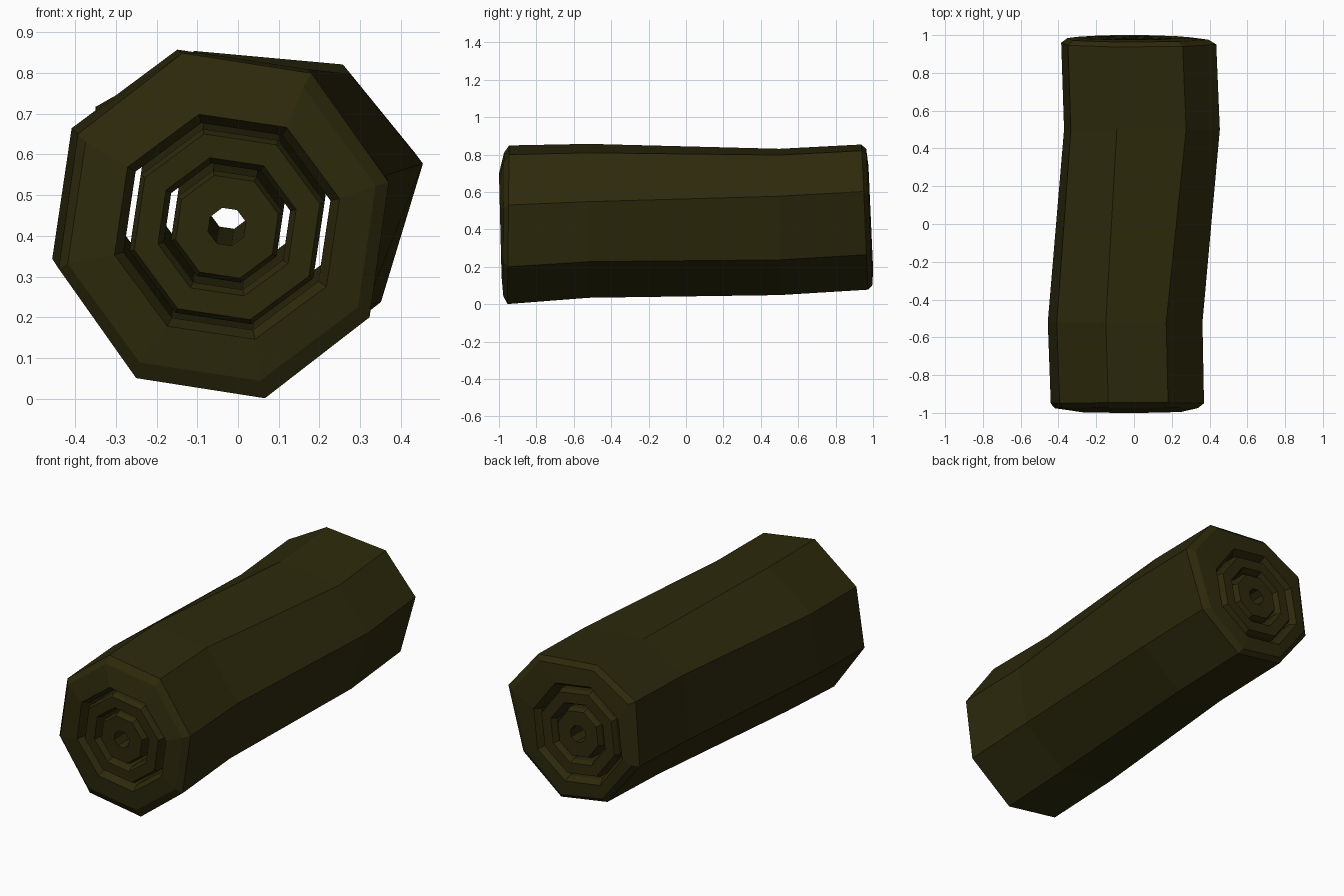
import bpy, bmesh, math

if "Cube" in bpy.data.objects:
    bpy.data.objects.remove(bpy.data.objects["Cube"])

SIDES = 8
TURN = math.radians(14)

bark = bpy.data.materials.new("dark olive bark")
bark.diffuse_color = (0.026, 0.0225, 0.0035, 1)
bark.use_nodes = True
bark.node_tree.nodes["Principled BSDF"].inputs["Base Color"].default_value = bark.diffuse_color

# gnarled corners of the back half: corner index -> (x, z) shift
GNARL = {0: (0, 0.04), 1: (0.015, 0.012), 2: (-0.03, 0), 3: (-0.012, 0.045),
         6: (-0.035, 0), 7: (-0.055, 0.005)}


def core(y):
    """Centre of the straight inner layers at depth y."""
    t = (y + 1) / 2
    return -0.027 + 0.006 * t, 0.422 + 0.042 * t


def tube(name, stations, gnarl={}):
    """Closed octagonal shell; stations (y, rx, rz, cx, cz, tilt) loop around the wall."""
    bm = bmesh.new()
    rings = []
    for y, rx, rz, cx, cz, tilt in stations:
        ring = []
        for i in range(SIDES):
            a = TURN + i * math.tau / SIDES
            s = math.sin(a)
            dx, dz = gnarl.get(i, (0, 0)) if y > 0 and rx > 0.3 else (0, 0)
            ring.append(bm.verts.new((cx + rx * math.cos(a) + dx,
                                      y + tilt * rz * s,
                                      cz + rz * s + dz)))
        rings.append(ring)
    for k in range(len(rings)):
        p, q = rings[k], rings[(k + 1) % len(rings)]
        for i in range(SIDES):
            j = (i + 1) % SIDES
            bm.faces.new((p[i], p[j], q[j], q[i]))
    bmesh.ops.recalc_face_normals(bm, faces=bm.faces)
    me = bpy.data.meshes.new(name)
    bm.to_mesh(me)
    bm.free()
    me.materials.append(bark)
    bpy.context.collection.objects.link(bpy.data.objects.new(name, me))


def wall(y, r, tilt):
    return (y, r, r, *core(y), tilt)


FT, BT = -0.025, -0.045   # tilt of the front and back cut faces

# outer bark: bent outside, chamfered rims, straight bore
tube("outer_bark", [
    wall(-0.993, 0.285, FT),
    (-0.975, 0.39, 0.395, -0.04, 0.427, 0.005),
    (-0.95, 0.418, 0.437, -0.035, 0.425, 0.01),
    (-0.52, 0.422, 0.424, -0.047, 0.446, 0),
    (0.50, 0.425, 0.403, 0.042, 0.440, 0),
    (0.955, 0.423, 0.400, 0.025, 0.466, BT),
    (0.98, 0.385, 0.375, 0.02, 0.466, BT),
    wall(0.988, 0.285, BT),
    wall(0.955, 0.262, BT),
    wall(-0.955, 0.262, FT),
], GNARL)


# inner growth layers, chamfered inside and out
def layer(name, outer, inner, lip):
    c = 0.012
    tube(name, [
        wall(-0.965, inner, FT),
        wall(-0.992, inner + lip, FT),
        wall(-0.992, outer - c, FT),
        wall(-0.965, outer, FT),
        wall(0.96, outer, BT),
        wall(0.987, outer - c, BT),
        wall(0.987, inner + lip, BT),
        wall(0.96, inner, BT),
    ])


layer("middle_layer", 0.247, 0.16, 0.015)
layer("heart_layer", 0.142, 0.048, 0.0)
